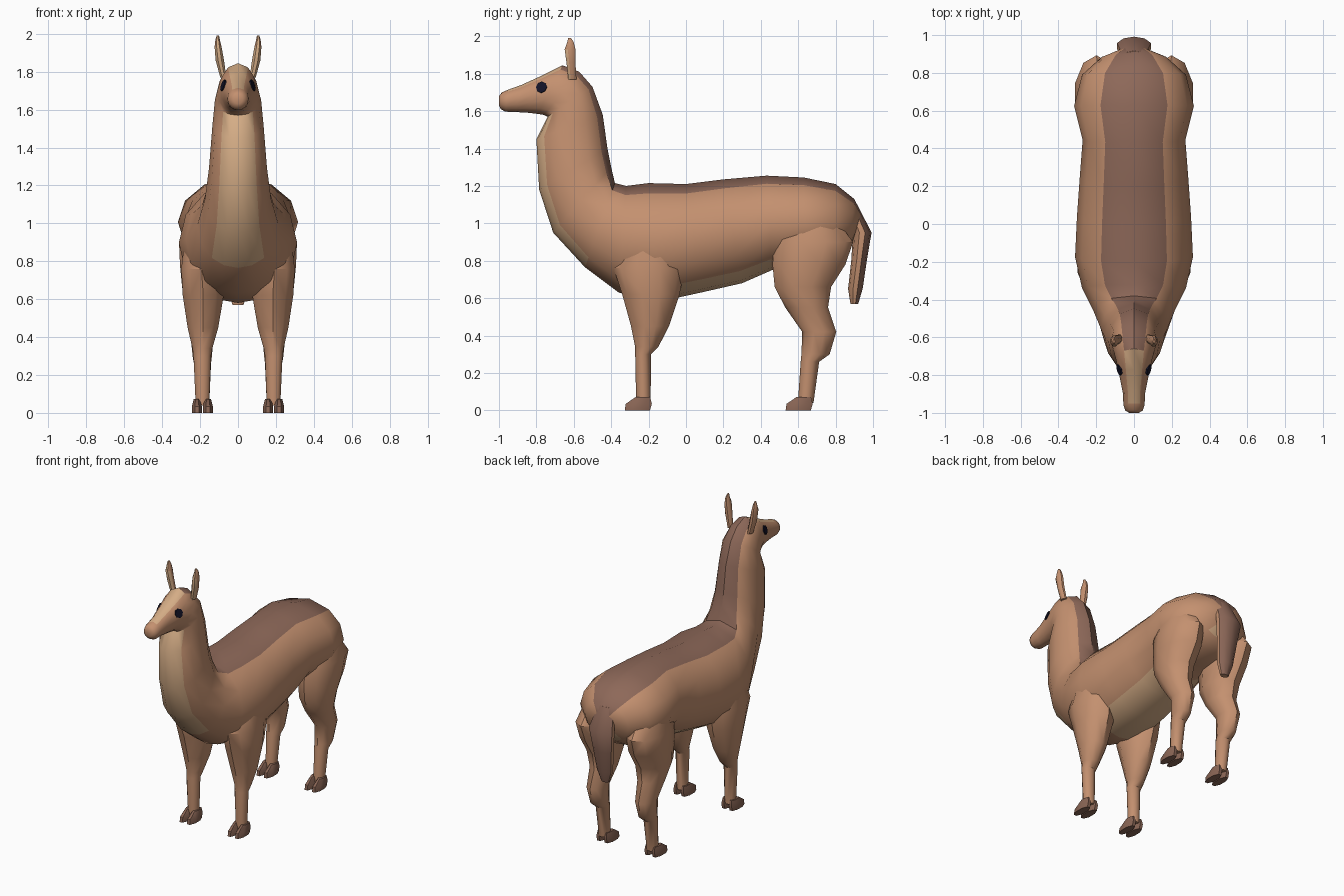
import bpy, bmesh, math
from mathutils import Vector
from mathutils.bvhtree import BVHTree


def material(name, r, g, b):
    m = bpy.data.materials.new(name)
    m.diffuse_color = (r, g, b, 1)
    return m


TAN = material("tan_coat", 0.55, 0.28, 0.16)
DARK = material("dark_back_coat", 0.27, 0.14, 0.10)
LIGHT = material("pale_coat", 0.67, 0.42, 0.24)
HOOF = material("hoof_brown", 0.25, 0.13, 0.09)
EYE = material("eye_black", 0.006, 0.006, 0.02)


def finish(name, bm, mats, angle=40):
    me = bpy.data.meshes.new(name)
    bm.to_mesh(me)
    for m in mats:
        me.materials.append(m)
    me.shade_smooth()
    me.set_sharp_from_angle(angle=math.radians(angle))
    ob = bpy.data.objects.new(name, me)
    bpy.context.collection.objects.link(ob)
    return ob


def loft(rings, rule=None):
    """Skin closed rings of points; rule(ring, side, normal) gives the colour slot."""
    bm = bmesh.new()
    vs = [[bm.verts.new(p) for p in r] for r in rings]
    n = len(rings[0])
    made = []
    for i in range(len(vs) - 1):
        for j in range(n):
            k = (j + 1) % n
            made.append((bm.faces.new((vs[i][j], vs[i][k], vs[i + 1][k], vs[i + 1][j])), i, j))
    bm.faces.new(vs[0])
    bm.faces.new(vs[-1])
    bmesh.ops.recalc_face_normals(bm, faces=bm.faces)
    if rule:
        for f, i, j in made:
            f.material_index = rule(i, j, f.normal)
    return bm


def level_rings(rows, side, n=10):
    """Horizontal oval rings from rows of (z, y front, y back, x inner, x outer)."""
    out = []
    for z, y0, y1, x0, x1 in rows:
        ring = []
        for j in range(n):
            a = 2 * math.pi * (j + 0.5) / n
            ring.append(Vector((side * ((x0 + x1) / 2 + (x1 - x0) / 2 * math.cos(a)),
                                (y0 + y1) / 2 + (y1 - y0) / 2 * math.sin(a) * 1.04, z)))
        out.append(ring)
    return out


# Body, neck and head: tilted rings (top y, top z, bottom y, bottom z, half width)
SPINE = [
    (0.94, 1.05, 0.90, 0.93, 0.07), (0.90, 1.13, 0.87, 0.85, 0.17),
    (0.80, 1.21, 0.78, 0.79, 0.275), (0.63, 1.245, 0.62, 0.77, 0.317),
    (0.43, 1.255, 0.46, 0.75, 0.272), (0.20, 1.235, 0.30, 0.68, 0.287),
    (0.00, 1.21, 0.08, 0.63, 0.302), (-0.20, 1.215, -0.15, 0.58, 0.312),
    (-0.32, 1.20, -0.36, 0.63, 0.275), (-0.38, 1.215, -0.54, 0.765, 0.215),
    (-0.40, 1.30, -0.71, 0.95, 0.175), (-0.42, 1.40, -0.785, 1.18, 0.153),
    (-0.445, 1.58, -0.80, 1.45, 0.135), (-0.50, 1.73, -0.74, 1.57, 0.122),
    (-0.57, 1.81, -0.76, 1.58, 0.11), (-0.66, 1.845, -0.79, 1.585, 0.094),
    (-0.77, 1.79, -0.85, 1.592, 0.076), (-0.88, 1.74, -0.91, 1.595, 0.059),
    (-0.95, 1.715, -0.965, 1.597, 0.056), (-0.985, 1.70, -0.99, 1.61, 0.046),
    (-1.0, 1.68, -1.0, 1.63, 0.025)]
HALF = [0, 34, 62, 90, 116, 140, 160]
ANGLES = HALF + [180] + [360 - a for a in HALF[:0:-1]]


def coat(i, j, normal):
    a, b = ANGLES[j], (ANGLES + [360])[j + 1]
    mid = (a + b) / 2
    off = min(mid, 360 - mid)          # degrees away from the back line
    if off < 34:
        return 1 if i < 15 else (2 if i < 18 else 0)
    if off > 140 and (i == 0 or 4 <= i <= 6 or 9 <= i <= 12):
        return 2
    return 0


rings = []
for ty, tz, by, bz, w in SPINE:
    top, bot = Vector((0, ty, tz)), Vector((0, by, bz))
    rings.append([(top + bot) / 2 + (top - bot) / 2 * math.cos(math.radians(a))
                  + Vector((w * math.sin(math.radians(a)), 0, 0)) for a in ANGLES])
body = loft(rings, coat)
tree = BVHTree.FromBMesh(body)
finish("body_neck_head", body, [TAN, DARK, LIGHT])

# Tail, dark on its outer side
tail = [(1.10, 0.85, 0.915, -0.06, 0.06), (0.95, 0.895, 0.99, -0.095, 0.095),
        (0.80, 0.885, 0.965, -0.075, 0.075), (0.65, 0.868, 0.943, -0.058, 0.058),
        (0.57, 0.88, 0.92, -0.03, 0.03)]
finish("tail", loft(level_rings(tail, 1), lambda i, j, n: 1 if n.y > 0.45 else 0), [TAN, DARK])

FRONT = [(0.92, -0.30, -0.04, 0.10, 0.285), (0.76, -0.38, -0.015, 0.08, 0.305),
         (0.62, -0.335, -0.04, 0.07, 0.297), (0.45, -0.29, -0.095, 0.10, 0.27),
         (0.34, -0.27, -0.15, 0.133, 0.243), (0.30, -0.27, -0.19, 0.14, 0.237),
         (0.04, -0.265, -0.19, 0.15, 0.225)]
HIND = [(1.02, 0.52, 0.80, 0.10, 0.28), (0.90, 0.48, 0.885, 0.08, 0.317),
        (0.78, 0.47, 0.845, 0.07, 0.312), (0.66, 0.48, 0.77, 0.08, 0.30),
        (0.55, 0.535, 0.755, 0.10, 0.273), (0.42, 0.625, 0.80, 0.125, 0.255),
        (0.30, 0.62, 0.765, 0.135, 0.242), (0.26, 0.615, 0.71, 0.14, 0.235),
        (0.04, 0.60, 0.68, 0.15, 0.225)]
EAR = [(1.77, -0.63, -0.585, 0.06, 0.095), (1.86, -0.64, -0.59, 0.072, 0.12),
       (1.93, -0.65, -0.59, 0.085, 0.125), (1.97, -0.635, -0.60, 0.095, 0.12),
       (1.992, -0.63, -0.615, 0.10, 0.112)]

for side, label in ((-1, "right"), (1, "left")):
    # Legs with two-toed feet
    for name, rows, toe_y in (("front", FRONT, -0.33), ("hind", HIND, 0.53)):
        finish(f"{name}_leg_{label}", loft(level_rings(rows, side)), [TAN])
        for toe, x in (("inner", 0.131), ("outer", 0.189)):
            foot = [(0.0, toe_y, toe_y + 0.14, x, x + 0.056),
                    (0.035, toe_y + 0.005, toe_y + 0.15, x, x + 0.056),
                    (0.072, toe_y + 0.06, toe_y + 0.14, x + 0.01, x + 0.046)]
            finish(f"{name}_{toe}_toe_{label}", loft(level_rings(foot, side, 8)), [HOOF])
    # Ears, pale on the front
    finish(f"ear_{label}", loft(level_rings(EAR, side, 8),
           lambda i, j, n: 1 if n.y < -0.6 else 0), [TAN, LIGHT])
    # Eyes: thin plates laid on the side of the head
    hit, normal, _, _ = tree.ray_cast(Vector((side, -0.772, 1.727)), Vector((-side, 0, 0)))
    u = normal.cross(Vector((0, 0, 1))).normalized()
    v = normal.cross(u)
    plate = [[hit + normal * d + u * 0.03 * math.cos(k * math.pi / 4) + v * 0.031 * math.sin(k * math.pi / 4)
              for k in range(8)] for d in (-0.003, 0.006)]
    finish(f"eye_{label}", loft(plate), [EYE])
